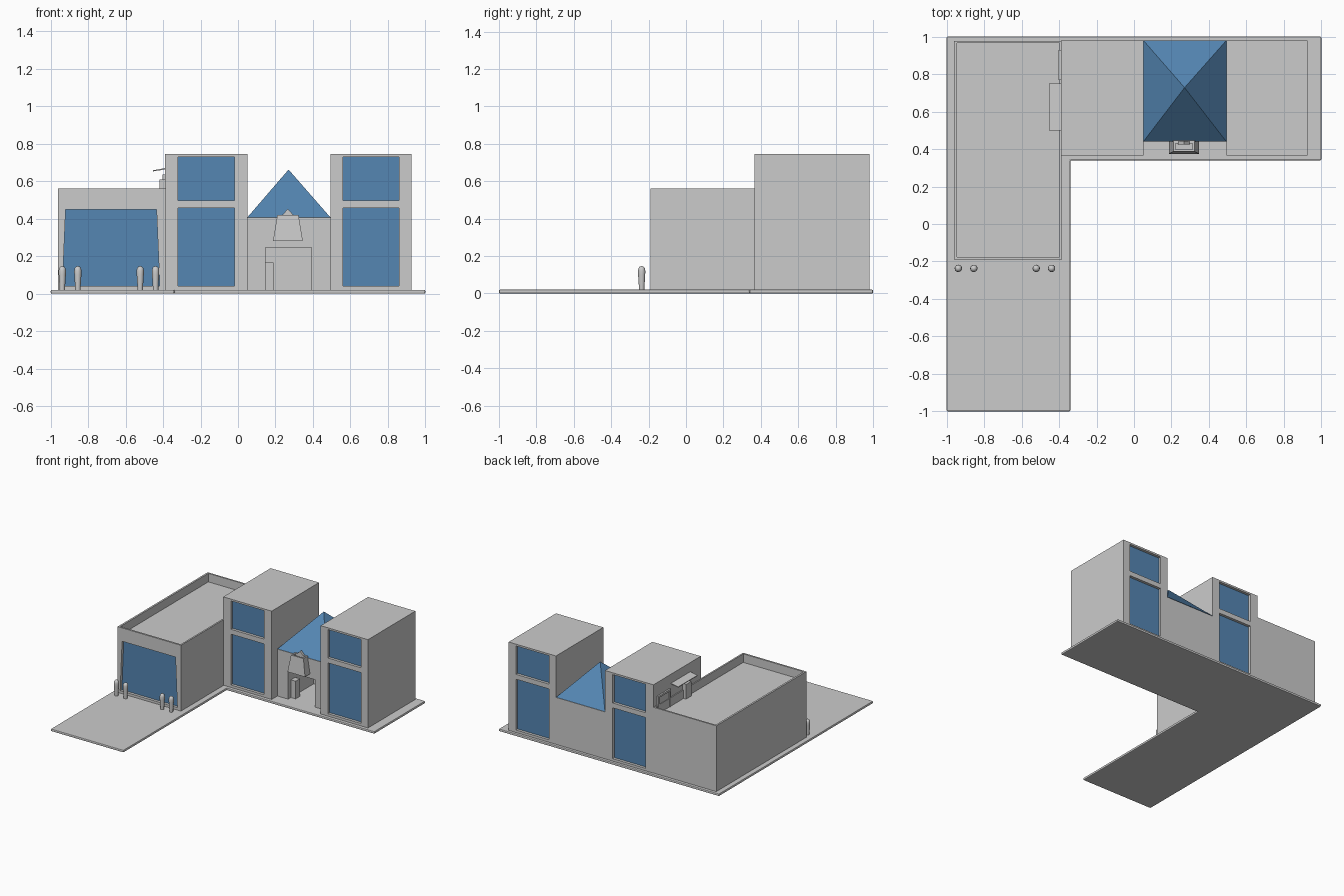
import bpy, bmesh, math
from mathutils import Vector

if "Cube" in bpy.data.objects:
    bpy.data.objects.remove(bpy.data.objects["Cube"])

BLUE = bpy.data.materials.new("blue_glass")
BLUE.diffuse_color = (0.09, 0.24, 0.45, 1)
BLUE.use_nodes = True
BLUE.node_tree.nodes["Principled BSDF"].inputs["Base Color"].default_value = BLUE.diffuse_color


def finish(name, bm, mat=None):
    bmesh.ops.recalc_face_normals(bm, faces=bm.faces)
    me = bpy.data.meshes.new(name)
    bm.to_mesh(me)
    bm.free()
    ob = bpy.data.objects.new(name, me)
    bpy.context.collection.objects.link(ob)
    if mat:
        me.materials.append(mat)
    return ob


def prism(name, pts, offset, mat=None):
    """Extrude a planar outline of 3D points along an offset."""
    bm = bmesh.new()
    f = bm.faces.new([bm.verts.new(p) for p in pts])
    ext = bmesh.ops.extrude_face_region(bm, geom=[f], use_keep_orig=True)
    vs = [g for g in ext["geom"] if isinstance(g, bmesh.types.BMVert)]
    bmesh.ops.translate(bm, vec=Vector(offset), verts=vs)
    return finish(name, bm, mat)


def box(name, x0, x1, y0, y1, z0, z1, mat=None):
    return prism(name, [(x0, y0, z0), (x1, y0, z0), (x1, y1, z0), (x0, y1, z0)],
                 (0, 0, z1 - z0), mat)


def cut(ob, cutter):
    m = ob.modifiers.new("cut", "BOOLEAN")
    m.operation, m.solver, m.object = "DIFFERENCE", "EXACT", cutter
    bpy.context.view_layer.objects.active = ob
    bpy.ops.object.modifier_apply(modifier=m.name)
    bpy.data.objects.remove(cutter, do_unlink=True)


# L-shaped ground slab with softened edges
slab = prism("ground_slab", [(-1, -1, 0), (-.34, -1, 0), (-.34, .34, 0),
                             (1, .34, 0), (1, 1, 0), (-1, 1, 0)], (0, 0, .02))
bev = slab.modifiers.new("bevel", "BEVEL")
bev.width, bev.segments = .006, 2

# Two towers with recessed windows front and back
for side, cx, hw in (("left", -.17, .22), ("right", .71, .215)):
    tower = box(side + "_tower", cx - hw, cx + hw, .365, .98, .015, .745)
    for z0, z1 in ((.04, .457), (.497, .73)):
        for face, y, d in (("front", .365, 1), ("back", .98, -1)):
            a, b = sorted((y - d * .02, y + d * .025))
            cut(tower, box("cutter", cx - .15, cx + .15, a, b, z0, z1))
            a, b = sorted((y + d * .022, y + d * .03))
            box(f"{side}_{face}_window", cx - .15, cx + .15, a, b, z0, z1, BLUE)

# Low wing with a parapet roof and a tapered front opening
wing = box("low_wing", -.96, -.385, -.19, .978, .015, .56)
cut(wing, box("cutter", -.945, -.398, -.175, .965, .49, .7))


def opening(y):
    return [(-.937, y, .04), (-.418, y, .04), (-.435, y, .45), (-.92, y, .45)]


cut(wing, prism("cutter", opening(-.22), (0, .055, 0)))
prism("wing_front_window", opening(-.168), (0, .008, 0), BLUE)

# Roof access: door frame, cabinet and sloping canopy on the tower side
frame = box("roof_door_frame", -.403, -.38, .77, .93, .48, .635)
cut(frame, box("cutter", -.42, -.395, .785, .915, .48, .62))
box("roof_cabinet", -.42, -.38, .53, .60, .48, .61)
prism("roof_canopy", [(-.455, .5, .652), (-.38, .5, .664), (-.38, .5, .672),
                      (-.455, .5, .658)], (0, .25, 0))

# Entrance hall between the towers with a doorway
hall = box("entrance_hall", .045, .5, .44, .98, .015, .405)
cut(hall, box("cutter", .148, .392, .40, .77, .018, .245))
box("entrance_post", .145, .19, .475, .53, .015, .165)

# Pyramid glass roof
bm = bmesh.new()
base = [bm.verts.new(p) for p in ((.05, .44, .407), (.493, .44, .407),
                                  (.493, .98, .407), (.05, .98, .407))]
apex = bm.verts.new((.27, .728, .662))
bm.faces.new(base)
for i in range(4):
    bm.faces.new((base[i], base[(i + 1) % 4], apex))
finish("pyramid_roof", bm, BLUE)

# Tapered lamp hood above the doorway with a small peaked cap
hood = prism("lamp_hood", [(.187, .375, .28), (.346, .375, .28),
                           (.323, .375, .42), (.21, .375, .42)], (0, .07, 0))
for v in hood.data.vertices:
    if v.co.z > .4 and v.co.y < .4:
        v.co.y += .012
cut(hood, box("cutter", .222, .311, .398, .43, .39, .45))
prism("lamp_cap", [(.235, .425, .418), (.297, .425, .418), (.266, .425, .452)],
      (0, .018, 0))

# Four lathe-turned bollards in front of the low wing
profile = [(0, 0), (.014, 0), (.015, .04), (.019, .10), (.0195, .122),
           (.017, .136), (.010, .144), (0, .147)]
for i, x in enumerate((-.938, -.855, -.522, -.44)):
    bm = bmesh.new()
    vs = [bm.verts.new((r, 0, z)) for r, z in profile]
    es = [bm.edges.new(p) for p in zip(vs, vs[1:])]
    bmesh.ops.spin(bm, geom=vs + es, axis=(0, 0, 1), cent=(0, 0, 0),
                   angle=math.tau, steps=20, use_duplicate=False)
    bmesh.ops.remove_doubles(bm, verts=bm.verts, dist=1e-4)
    ob = finish(f"bollard_{i + 1}", bm)
    ob.location = (x, -.237, 0)
    bpy.ops.object.select_all(action="DESELECT")
    ob.select_set(True)
    bpy.context.view_layer.objects.active = ob
    bpy.ops.object.shade_smooth_by_angle(angle=math.radians(40))
